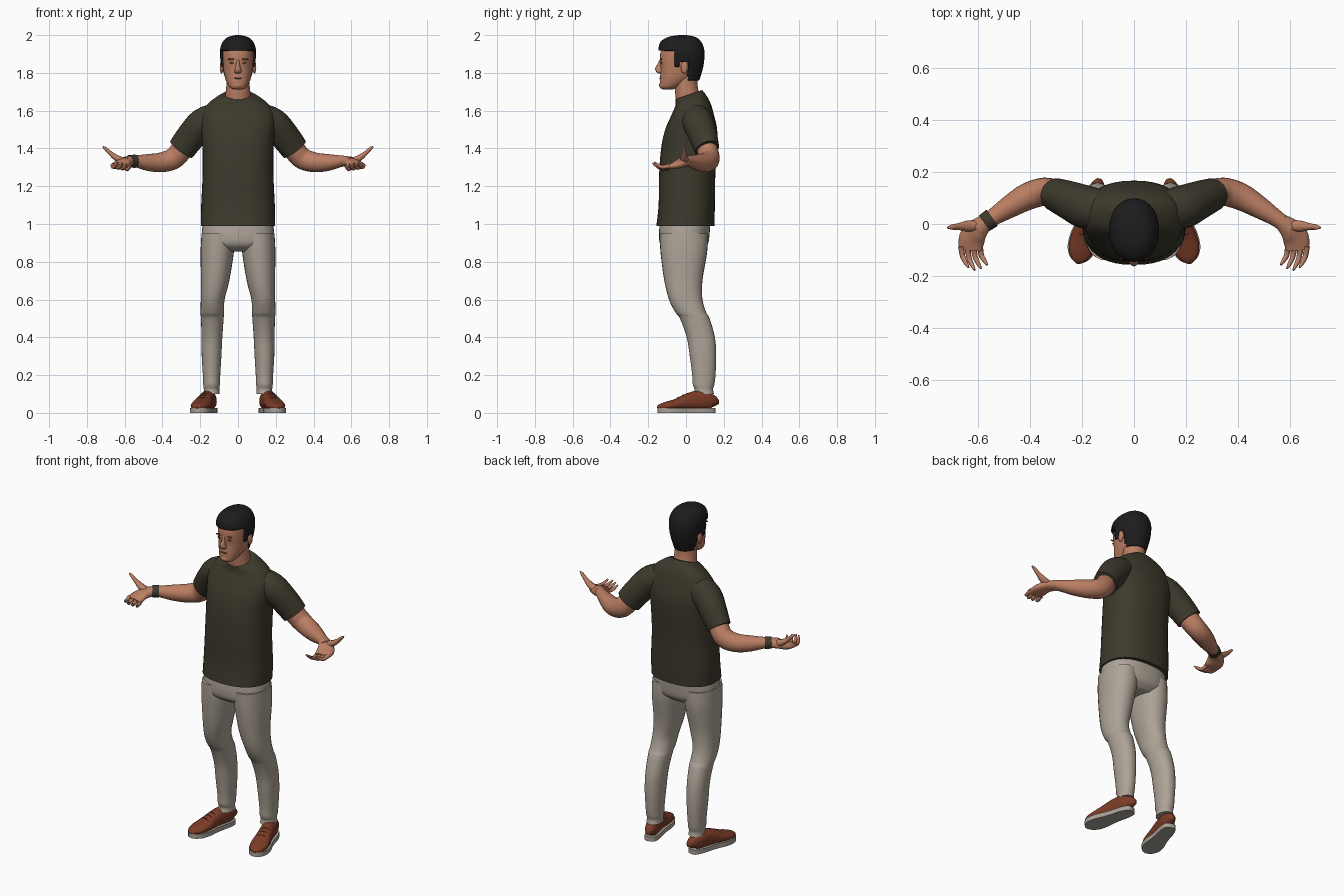
import bpy, bmesh, math
from mathutils import Vector

if "Cube" in bpy.data.objects:
    bpy.data.objects.remove(bpy.data.objects["Cube"])


def material(name, rgb):
    m = bpy.data.materials.new(name)
    m.diffuse_color = (*rgb, 1)
    m.use_nodes = True
    m.node_tree.nodes["Principled BSDF"].inputs["Base Color"].default_value = m.diffuse_color
    return m


SKIN = material("skin", (0.50, 0.21, 0.125))
BROWN = material("brow_brown", (0.20, 0.075, 0.045))
HAIR = material("black_hair", (0.012, 0.012, 0.013))
SHIRT = material("olive_cloth", (0.047, 0.041, 0.025))
TROUSER = material("stone_cloth", (0.42, 0.37, 0.31))
SHOE = material("russet_leather", (0.20, 0.045, 0.02))
SOLE = material("pale_rubber", (0.40, 0.36, 0.31))


def finish(bm, name, mat, angle=50):
    bmesh.ops.recalc_face_normals(bm, faces=bm.faces)
    me = bpy.data.meshes.new(name)
    bm.to_mesh(me)
    bm.free()
    me.materials.append(mat)
    ob = bpy.data.objects.new(name, me)
    bpy.context.collection.objects.link(ob)
    bpy.ops.object.select_all(action='DESELECT')
    ob.select_set(True)
    bpy.context.view_layer.objects.active = ob
    bpy.ops.object.shade_smooth_by_angle(angle=math.radians(angle))
    return ob


def smooth_rows(rows, steps):
    """Catmull-Rom through rows of numbers."""
    out = []
    for i in range(len(rows) - 1):
        p0, p1 = rows[max(i - 1, 0)], rows[i]
        p2, p3 = rows[i + 1], rows[min(i + 2, len(rows) - 1)]
        for s in range(steps):
            t = s / steps
            out.append([b + 0.5 * t * (c - a + t * (2*a - 5*b + 4*c - d + t * (3*(b - c) + d - a)))
                        for a, b, c, d in zip(p0, p1, p2, p3)])
    return out + [list(rows[-1])]


def unit_ring(n, power):
    for k in range(n):
        a = math.tau * k / n
        c, s = math.cos(a), math.sin(a)
        yield (math.copysign(abs(c) ** (2 / power), c), math.copysign(abs(s) ** (2 / power), s))


def bridge(rings):
    bm = bmesh.new()
    rows = [[bm.verts.new(p) for p in r] for r in rings]
    n = len(rows[0])
    for a, b in zip(rows, rows[1:]):
        for k in range(n):
            bm.faces.new((a[k], a[(k + 1) % n], b[(k + 1) % n], b[k]))
    bm.faces.new(rows[0])
    bm.faces.new(rows[-1])
    return bm


def stack(rows, n=32, power=2.0, steps=4):
    """Level rings: z, centre x, half width, front y, back y, tilt."""
    rings = []
    for z, cx, rx, yf, yb, tilt in smooth_rows(rows, steps):
        cy, ry = (yf + yb) / 2, (yb - yf) / 2
        rings.append([(cx + rx*c, cy + ry*s, z + tilt*ry*s) for c, s in unit_ring(n, power)])
    return bridge(rings)


def tube(rows, n=16, power=2.0, steps=4):
    """Rings along a path: x, y, z, half width, half height."""
    pts = smooth_rows(rows, steps)
    rings = []
    for i, p in enumerate(pts):
        t = Vector(pts[min(i + 1, len(pts) - 1)][:3]) - Vector(pts[max(i - 1, 0)][:3])
        side = t.cross(Vector((0, 0, 1))).normalized()
        up = side.cross(t).normalized()
        rings.append([Vector(p[:3]) + side*p[3]*c + up*p[4]*s for c, s in unit_ring(n, power)])
    return bridge(rings)


def ball(name, loc, size, mat):
    bm = bmesh.new()
    bmesh.ops.create_uvsphere(bm, u_segments=14, v_segments=8, radius=1)
    for v in bm.verts:
        v.co = Vector(a * b for a, b in zip(v.co, size)) + Vector(loc)
    return finish(bm, name, mat)


# Shirt body
finish(stack([(0.99, 0, .197, -.157, .15, 0), (1.1, 0, .195, -.145, .153, 0),
              (1.25, 0, .188, -.143, .155, 0), (1.4, 0, .188, -.132, .165, 0),
              (1.5, 0, .196, -.11, .165, 0), (1.57, 0, .198, -.08, .15, 0),
              (1.63, 0, .165, -.058, .13, .1), (1.665, 0, .12, -.055, .105, .25),
              (1.685, 0, .08, -.055, .085, .35)], 40, 2.35), "shirt_body", SHIRT)

# Trouser seat
finish(stack([(1.03, 0, .18, -.135, .13, 0), (.95, 0, .192, -.143, .125, 0),
              (.89, 0, .185, -.135, .115, 0), (.855, 0, .10, -.09, .08, 0)], 36, 2.4),
       "trouser_seat", TROUSER)

# Neck and head
finish(stack([(1.60, 0, .075, -.045, .085, 0), (1.67, 0, .068, -.055, .075, 0),
              (1.73, 0, .062, -.06, .062, 0), (1.80, 0, .06, -.06, .06, 0)]), "neck", SKIN)
finish(stack([(1.712, 0, .02, -.122, -.07, 0), (1.722, 0, .042, -.137, -.04, 0),
              (1.745, 0, .057, -.139, 0, 0), (1.78, 0, .070, -.137, .05, 0),
              (1.82, 0, .078, -.134, .075, 0), (1.87, 0, .082, -.138, .085, 0),
              (1.92, 0, .082, -.132, .083, 0), (1.96, 0, .065, -.105, .065, 0),
              (1.985, 0, .03, -.06, .03, 0)], 32, 2.15), "head", SKIN)

# Hair shell cut along the hairline
bm = stack([(1.75, 0, .068, -.12, .066, 0), (1.79, 0, .077, -.13, .08, 0),
            (1.84, 0, .089, -.139, .093, 0), (1.89, 0, .095, -.143, .098, 0),
            (1.93, 0, .094, -.145, .095, 0), (1.965, 0, .08, -.134, .08, 0),
            (1.99, 0, .052, -.095, .05, 0), (2.0, 0, .012, -.04, .0, 0)], 64, 2.15, 6)


def hairline(y):
    return 1.918 if y < -.06 else 1.835 if y < -.03 else 1.858 if y < .012 else 1.76


cut = [f for f in bm.faces
       if f.calc_center_median().z < hairline(f.calc_center_median().y)]
bmesh.ops.delete(bm, geom=cut, context='FACES')
hair = finish(bm, "hair", HAIR)
mod = hair.modifiers.new("thickness", 'SOLIDIFY')
mod.thickness, mod.offset = 0.012, -1

# Face details
finish(stack([(1.797, 0, .012, -.145, -.12, 0), (1.806, 0, .019, -.158, -.12, 0),
              (1.825, 0, .014, -.163, -.12, 0), (1.85, 0, .009, -.149, -.12, 0),
              (1.872, 0, .008, -.138, -.12, 0)], 12), "nose", SKIN)
ball("mouth", (0, -.137, 1.772), (.025, .004, .004), BROWN)
ball("chin", (0, -.125, 1.735), (.028, .018, .018), SKIN)

for side, s in (("left", -1), ("right", 1)):
    ball(side + "_ear", (s*.087, -.008, 1.83), (.010, .020, .034), SKIN)
    ball(side + "_eye", (s*.033, -.130, 1.853), (.014, .004, .005), BROWN)
    ball(side + "_brow", (s*.035, -.132, 1.872), (.021, .005, .005), BROWN)

    # Sleeve and bare arm
    finish(tube([(s*.11, .05, 1.565, .075, .075), (s*.185, .065, 1.535, .083, .080),
                 (s*.25, .092, 1.462, .074, .078), (s*.30, .112, 1.395, .064, .074)], 24),
           side + "_sleeve", SHIRT)
    finish(tube([(s*.25, .09, 1.46, .05, .055), (s*.30, .113, 1.39, .054, .058),
                 (s*.345, .124, 1.345, .054, .057), (s*.41, .105, 1.326, .052, .052),
                 (s*.48, .065, 1.326, .043, .044), (s*.555, .016, 1.333, .031, .029),
                 (s*.60, -.02, 1.33, .034, .026)], 20), side + "_arm", SKIN)

    # Hand with palm up
    finish(tube([(s*.565, .01, 1.333, .03, .027), (s*.60, -.02, 1.326, .042, .024),
                 (s*.622, -.055, 1.312, .050, .020), (s*.628, -.10, 1.302, .044, .013)],
                16, 2.4), side + "_palm", SKIN)
    finish(tube([(s*.59, -.005, 1.33, .018, .018), (s*.635, -.008, 1.345, .022, .018),
                 (s*.675, -.010, 1.374, .013, .012), (s*.70, -.012, 1.398, .010, .009),
                 (s*.716, -.014, 1.41, .004, .004)], 10), side + "_thumb", SKIN)
    for i in range(4):
        x, reach = .592 + .024*i, (.052, .066, .072, .062)[i]
        z = 1.297 + .004*i
        finish(tube([(s*x, -.085, z, .012, .012), (s*(x - .006), -.10 - reach*.4, z - .008, .010, .010),
                     (s*(x - .018), -.10 - reach*.8, z + .004, .008, .008),
                     (s*(x - .028), -.105 - reach, z + .018, .004, .004)], 8, 2, 3),
               f"{side}_finger_{i + 1}", SKIN)

    # Trouser leg with gathered knee and cuff
    finish(stack([(.95, s*.105, .088, -.14, .115, 0), (.85, s*.110, .088, -.135, .112, 0),
                  (.7, s*.121, .075, -.115, .087, 0), (.6, s*.134, .063, -.09, .087, 0),
                  (.53, s*.136, .062, -.055, .108, 0), (.5, s*.136, .060, -.032, .125, 0),
                  (.4, s*.138, .055, .004, .153, 0), (.3, s*.14, .052, .020, .16, 0),
                  (.2, s*.14, .046, .033, .156, 0), (.15, s*.14, .044, .036, .15, 0),
                  (.125, s*.14, .041, .045, .143, 0), (.10, s*.14, .043, .040, .148, 0)], 28, 2.15),
           side + "_trouser_leg", TROUSER)

    # Shoe: distance from heel, half width, top height
    heel, toe = Vector((s*.138, .153, 0)), Vector((s*.217, -.152, 0))
    along = (toe - heel).normalized()
    across = Vector((-along.y, along.x, 0))
    shape = smooth_rows([(0, .012, .06), (.012, .030, .092), (.06, .040, .115), (.11, .041, .115),
                         (.16, .045, .098), (.21, .053, .075), (.26, .051, .060),
                         (.295, .034, .048), (.312, .010, .034)], 4)
    rows = []
    for d, w, top in shape:
        c = heel + along*d
        rows.append((c.x, c.y, (top + .015)/2, w*.96, (top - .015)/2))
    finish(tube(rows, 20, 2.3, 1), side + "_shoe", SHOE)

    # Sole slab from the same outline
    bm = bmesh.new()
    rim = [heel + along*d + across*w*1.05 for d, w, _ in shape]
    rim += [heel + along*d - across*w*1.05 for d, w, _ in reversed(shape)]
    face = bm.faces.new([bm.verts.new(p) for p in rim])
    ext = bmesh.ops.extrude_face_region(bm, geom=[face])
    for v in ext["geom"]:
        if isinstance(v, bmesh.types.BMVert):
            v.co.z = .027
    finish(bm, side + "_sole", SOLE)

    # Laces
    for i, (d, z) in enumerate(((.15, .103), (.175, .093), (.20, .082))):
        c = heel + along*d
        a, b = c - across*.024, c + across*.024
        finish(tube([(a.x, a.y, z - .008, .004, .004), (c.x, c.y, z, .004, .004),
                     (b.x, b.y, z - .008, .004, .004)], 6), f"{side}_lace_{i + 1}", SHOE)

# Wrist band
finish(tube([(-.575, .003, 1.333, .036, .033), (-.545, .024, 1.332, .038, .035)], 20, 2, 1),
       "wrist_band", SHIRT)
